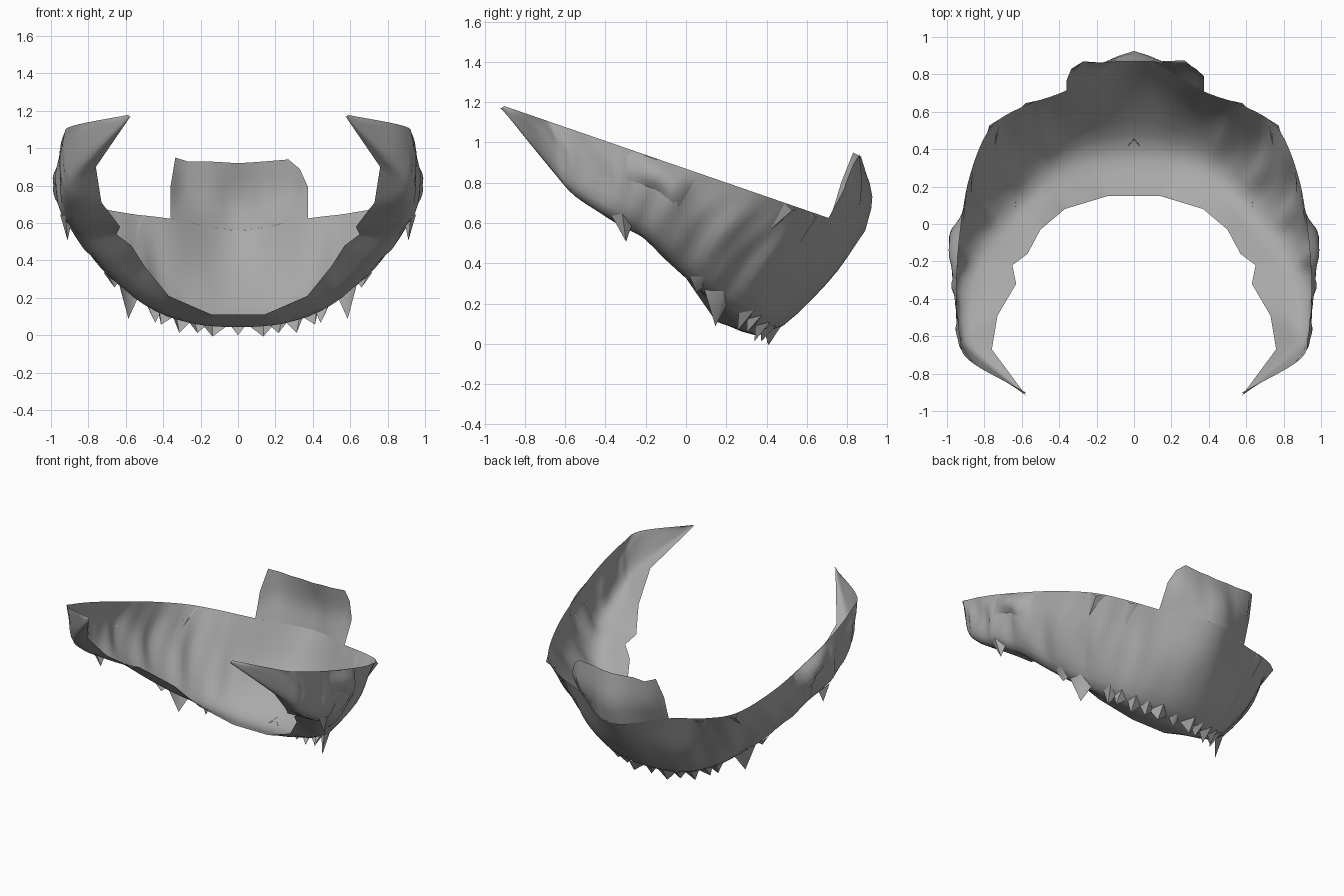
import bpy, bmesh, math
from mathutils import Vector

if "Cube" in bpy.data.objects:
    bpy.data.objects.remove(bpy.data.objects["Cube"])

# Half cross-sections from the back centre to the front tip:
# top edge (x, y), belly, lower jaw line, inner lip (x, y, z)
SECTIONS = [
    ((0, .89), (0, .70, .30), (0, .41, .05), (0, .15, .11)),
    ((.37, .71), (.33, .57, .28), (.27, .37, .07), (.14, .15, .11)),
    ((.59, .63), (.56, .46, .36), (.46, .28, .14), (.37, .08, .21)),
    ((.77, .51), (.74, .30, .46), (.60, .13, .24), (.50, -.03, .37)),
    ((.88, .25), (.87, .09, .58), (.74, -.03, .38), (.57, -.16, .48)),
    ((.93, -.05), (.955, -.12, .74), (.86, -.20, .54), (.65, -.22, .54)),
    ((.95, -.35), (.96, -.34, .83), (.92, -.36, .63), (.63, -.32, .58)),
    ((.93, -.60), (.945, -.55, .92), (.91, -.56, .75), (.73, -.49, .71)),
    ((.88, -.73), (.90, -.69, 1.02), (.87, -.67, .87), (.76, -.67, .90)),
    ((.58, -.90), (.585, -.91, 1.175), (.58, -.915, 1.17), (.575, -.92, 1.17)),
]
GREY = bpy.data.materials.new("dark_grey")
GREY.diffuse_color = (.4, .4, .4, 1)
GREY.use_nodes = True
GREY.node_tree.nodes["Principled BSDF"].inputs["Base Color"].default_value = GREY.diffuse_color


def cut_z(y):
    return 1.19 - .345 * (y + .93)


ROWS = [[Vector((s[0][0], s[0][1], cut_z(s[0][1]))) if k == 0 else Vector(s[k])
         for s in SECTIONS] for k in range(4)]


def spline(pts, t, mirror_start=False):
    i = min(int(t), len(pts) - 2)
    f = t - i
    p1, p2 = pts[i], pts[i + 1]
    if i > 0:
        p0 = pts[i - 1]
    elif mirror_start:
        p0 = Vector((-pts[1].x, pts[1].y, pts[1].z))
    else:
        p0 = p1 * 2 - p2
    p3 = pts[i + 2] if i + 2 < len(pts) else p2 * 2 - p1
    return .5 * (2 * p1 + (p2 - p0) * f + (2 * p0 - 5 * p1 + 4 * p2 - p3) * f * f
                 + (3 * p1 - p0 - 3 * p2 + p3) * f ** 3)


def surface(t, v):
    i = min(int(t), 8)
    col = [spline(r, t, True) for r in ROWS[:3]] + [ROWS[3][i].lerp(ROWS[3][i + 1], t - i)]
    p = spline(col, v)
    # shallow strand folds running down the outside
    fold = math.sin(math.pi * min(v, 2) / 2) * math.sin(math.pi * t / 9)
    out = Vector((p.x, p.y, -.3)).normalized()
    return p + out * fold * (.015 * math.sin(t * 5.3 + v * 1.6) + .007 * math.sin(t * 11 - v))


def make(name, verts, faces, mirror=True):
    mesh = bpy.data.meshes.new(name)
    mesh.from_pydata([tuple(v) for v in verts], [], faces)
    mesh.materials.append(GREY)
    bm = bmesh.new()
    bm.from_mesh(mesh)
    bmesh.ops.recalc_face_normals(bm, faces=bm.faces)
    bm.to_mesh(mesh)
    bm.free()
    ob = bpy.data.objects.new(name, mesh)
    bpy.context.collection.objects.link(ob)
    if mirror:
        m = ob.modifiers.new("mirror", 'MIRROR')
        m.use_clip = True
        m.merge_threshold = .002
    bpy.context.view_layer.objects.active = ob
    ob.select_set(True)
    bpy.ops.object.shade_smooth_by_angle(angle=math.radians(60))
    ob.select_set(False)
    return ob


def grid_faces(nu, nv):
    return [(i * nv + j, i * nv + j + 1, (i + 1) * nv + j + 1, (i + 1) * nv + j)
            for i in range(nu - 1) for j in range(nv - 1)]


# Main draped band
NU, NV = 64, 13
make("main_band",
     [surface(9 * i / (NU - 1), 3 * j / (NV - 1)) for i in range(NU) for j in range(NV)],
     grid_faces(NU, NV))


def rim_at(x):
    lo, hi = 0, 2
    for _ in range(25):
        mid = (lo + hi) / 2
        lo, hi = (mid, hi) if surface(mid, 0).x < abs(x) else (lo, mid)
    p = surface(lo, 0)
    return Vector((x, p.y, p.z))


# Raised back flap growing out of the rim: x, then (y, z) at middle and top
FLAP = [(-.36, .75, .72, .80, .68), (-.335, .79, .78, .83, .95),
        (-.27, .86, .76, .87, .93), (-.17, .86, .74, .86, .93), (-.08, .90, .73, .87, .925),
        (0, .925, .73, .87, .92), (.08, .90, .73, .87, .925), (.15, .87, .74, .86, .93),
        (.27, .87, .76, .86, .94), (.33, .81, .76, .83, .89), (.375, .78, .76, .79, .79)]
flap_pts = []
for x, y1, z1, y2, z2 in FLAP:
    if x == -.36:
        y1, z1, y2, z2 = .74, .70, .77, .80
    col = [rim_at(x), Vector((x, y1, z1)), Vector((x, y2, z2))]
    flap_pts += [spline(col, k / 3) for k in range(7)]
make("back_flap", flap_pts, grid_faces(len(FLAP), 7), mirror=False)

# Pointed tufts: (position along band, row, half width, tip offset)
TUFTS = [(.45, 2, .24, (.01, .01, -.06)), (.78, 2, .18, (.0, -.01, -.05)),
         (1.15, 2, .2, (.01, -.02, -.065)), (1.6, 2, .2, (.02, -.02, -.05)),
         (1.95, 2, .2, (-.01, -.03, -.07)), (2.9, 2, .35, (.0, .0, -.14)),
         (3.5, 2, .2, (-.01, .0, -.05)), (5.75, 2, .3, (.0, .02, -.10))]
verts, faces = [], []
for t, v, w, off in TUFTS:
    n = len(verts)
    root = surface(t, v)
    ridge = surface(t, v - .25) + Vector((root.x, root.y, 0)).normalized() * .008
    verts += [surface(t - w, v), surface(t + w, v), ridge, root + Vector(off)]
    faces += [(n, n + 2, n + 3), (n + 2, n + 1, n + 3)]
# Centre tuft halves
n = len(verts)
verts += [surface(.14, 2), Vector((0, .46, .09)), Vector((0, .40, 0))]
faces += [(n, n + 1, n + 2)]
make("pointed_tufts", verts, faces)

# Overlapping side layer standing slightly off the band
nu, nv = 9, 7
side = []
for i in range(nu):
    for j in range(nv):
        p = surface(4.6 + 1.2 * i / (nu - 1), .03 + .95 * j / (nv - 1))
        lift = math.sin(math.pi * i / (nu - 1)) ** .5 * math.sin(math.pi * j / (nv - 1)) ** .7
        side.append(p + Vector((.035 * lift, 0, 0)))
make("side_layer", side, grid_faces(nu, nv))

# Small jutting shards on the back rim
shards, sf = [], []
for t, off in ((1.85, (.02, .02, .01)), (2.9, (.02, .02, .0))):
    n = len(shards)
    shards += [surface(t - .25, .0), surface(t + .2, .0), surface(t, .5),
               surface(t, .1) + Vector(off)]
    sf += [(n, n + 3, n + 2), (n + 3, n + 1, n + 2)]
make("rim_shards", shards, sf)
